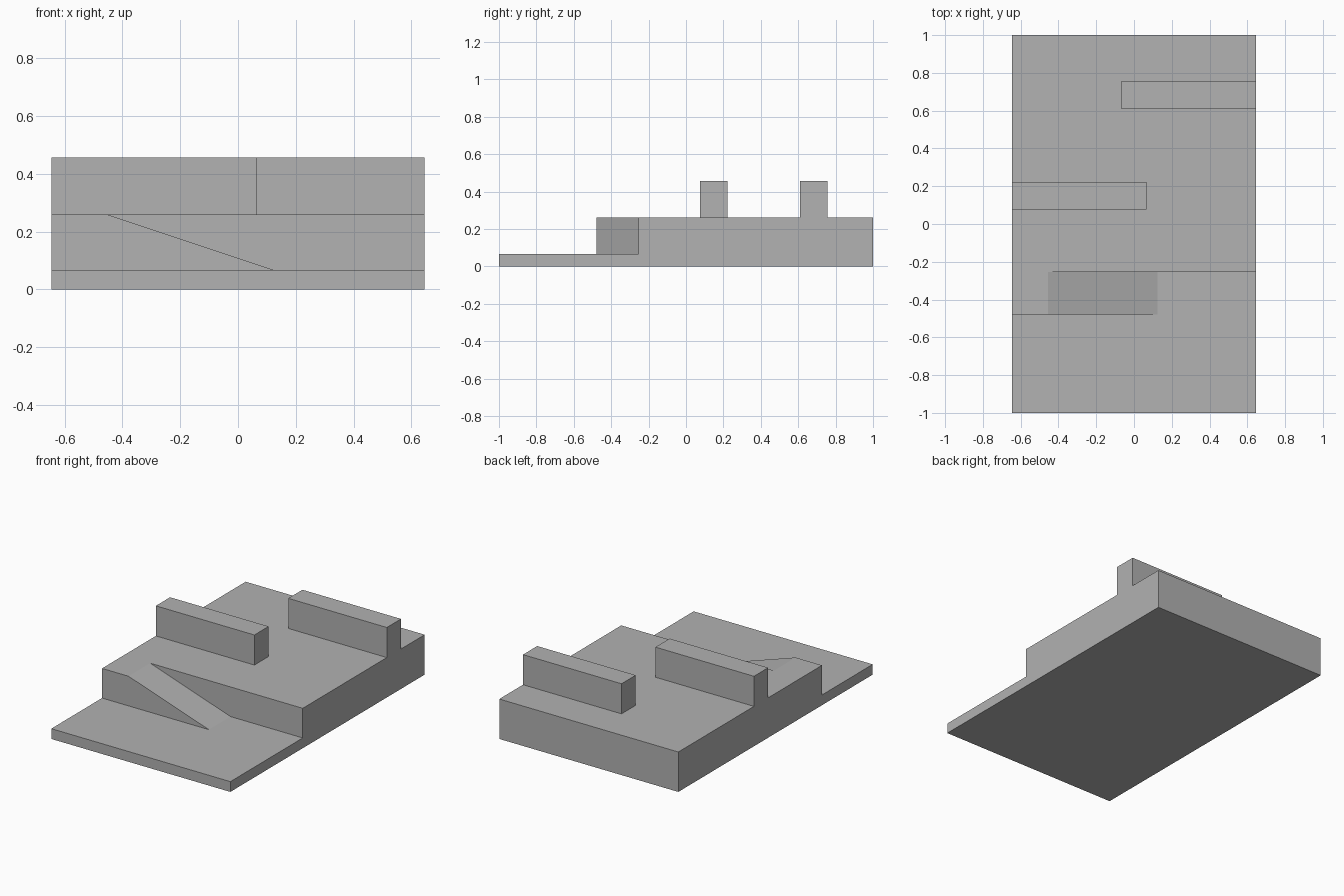
import bpy
import bmesh
from mathutils import Vector

if "Cube" in bpy.data.objects:
    bpy.data.objects.remove(bpy.data.objects["Cube"])

grey = bpy.data.materials.new("plain grey")
grey.diffuse_color = (0.445, 0.445, 0.445, 1)
grey.use_nodes = True
grey.node_tree.nodes["Principled BSDF"].inputs["Base Color"].default_value = grey.diffuse_color

HALF_W = 0.645   # half width in x
LOW = 0.067      # lower floor height
HIGH = 0.26      # upper floor height
TOP = 0.456      # wall top height


def prism(name, points, extrude):
    """Extrude a flat outline into a solid part."""
    bm = bmesh.new()
    face = bm.faces.new([bm.verts.new(p) for p in points])
    new = bmesh.ops.extrude_face_region(bm, geom=[face])["geom"]
    bmesh.ops.translate(bm, vec=Vector(extrude),
                        verts=[v for v in new if isinstance(v, bmesh.types.BMVert)])
    bmesh.ops.recalc_face_normals(bm, faces=bm.faces)
    mesh = bpy.data.meshes.new(name)
    bm.to_mesh(mesh)
    bm.free()
    mesh.materials.append(grey)
    obj = bpy.data.objects.new(name, mesh)
    bpy.context.collection.objects.link(obj)
    return obj


# Lower floor and raised floor as one stepped profile
step = [(-1, 0), (1, 0), (1, HIGH), (-0.255, HIGH), (-0.255, LOW), (-1, LOW)]
prism("stepped_floor", [(-HALF_W, y, z) for y, z in step], (2 * HALF_W, 0, 0))

# Ramp with a flat landing, along the front of the step
ramp = [(-HALF_W, LOW), (0.125, LOW), (-0.455, HIGH), (-HALF_W, HIGH)]
prism("ramp", [(x, -0.478, z) for x, z in ramp], (0, 0.223, 0))

# Two staggered barrier walls on the raised floor
for name, x0, x1, y0, y1 in (("left_wall", -HALF_W, 0.065, 0.076, 0.222),
                             ("right_wall", -0.065, HALF_W, 0.61, 0.756)):
    base = [(x0, y0, HIGH), (x1, y0, HIGH), (x1, y1, HIGH), (x0, y1, HIGH)]
    prism(name, base, (0, 0, TOP - HIGH))
